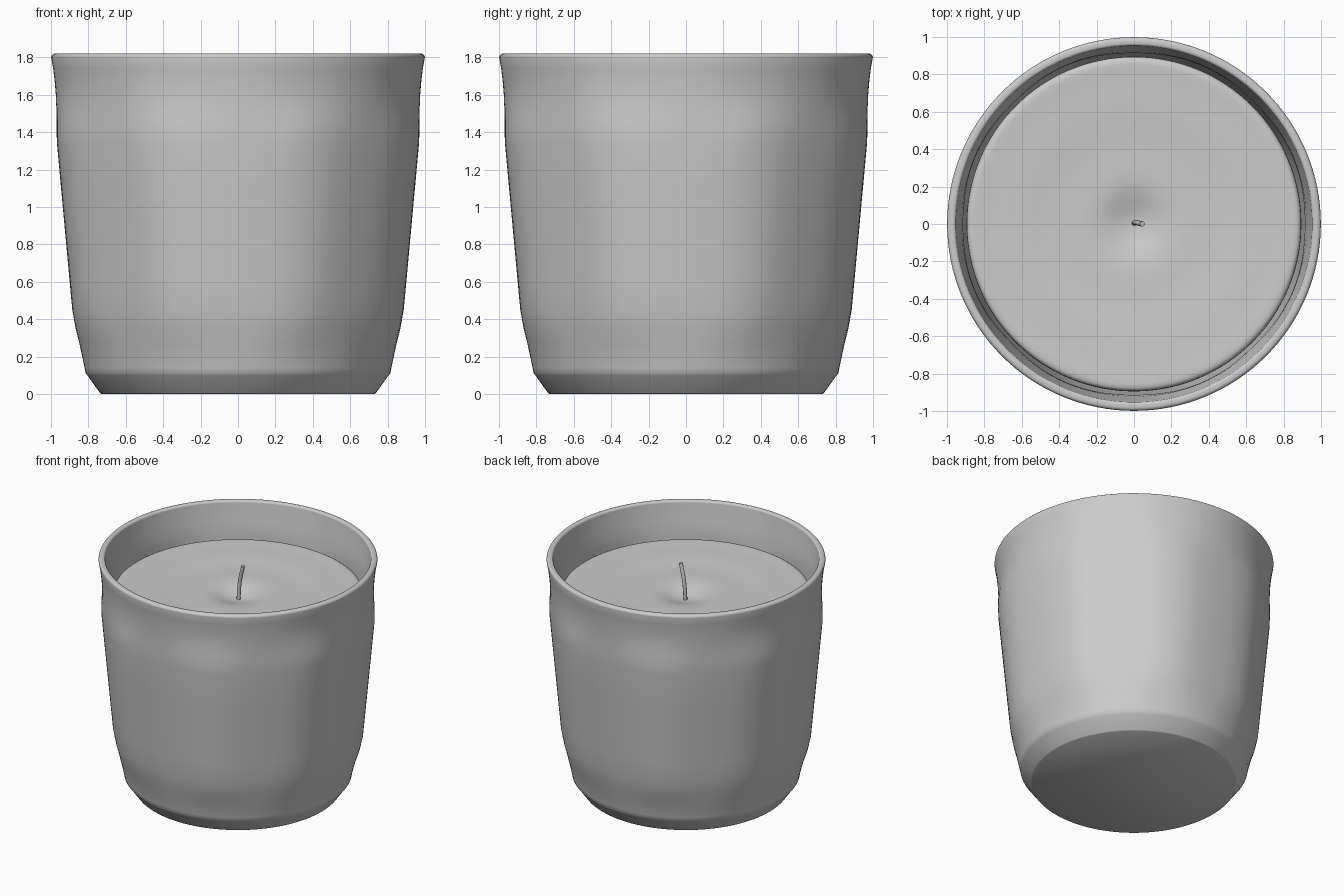
import bpy, bmesh, math

if "Cube" in bpy.data.objects:
    bpy.data.objects.remove(bpy.data.objects["Cube"])

SEG = 128


def smoothstep(a, b, v):
    t = min(1, max(0, (v - a) / (b - a)))
    return t * t * (3 - 2 * t)


def panels(z, angle):
    # eight soft flattened panels that fade out at base and rim
    fade = smoothstep(0.15, 0.45, z) * (1 - smoothstep(1.36, 1.64, z))
    return fade * (1 - math.cos(8 * angle)) / 2


def lathe(name, profile, depth=0.0, angle=40):
    # profile runs from axis to axis; first and last points are poles
    bm = bmesh.new()
    first = bm.verts.new((0, 0, profile[0][1]))
    last = bm.verts.new((0, 0, profile[-1][1]))
    rings = []
    for r, z in profile[1:-1]:
        ring = []
        for i in range(SEG):
            a = math.tau * i / SEG
            rr = r + depth * panels(z, a)
            ring.append(bm.verts.new((rr * math.cos(a), rr * math.sin(a), z)))
        rings.append(ring)
    for i in range(SEG):
        j = (i + 1) % SEG
        bm.faces.new((first, rings[0][j], rings[0][i]))
        bm.faces.new((last, rings[-1][i], rings[-1][j]))
        for lo, hi in zip(rings, rings[1:]):
            bm.faces.new((lo[i], lo[j], hi[j], hi[i]))
    bmesh.ops.recalc_face_normals(bm, faces=bm.faces)
    mesh = bpy.data.meshes.new(name)
    bm.to_mesh(mesh)
    bm.free()
    obj = bpy.data.objects.new(name, mesh)
    bpy.context.collection.objects.link(obj)
    bpy.ops.object.select_all(action='DESELECT')
    obj.select_set(True)
    bpy.context.view_layer.objects.active = obj
    bpy.ops.object.shade_smooth_by_angle(angle=math.radians(angle))
    return obj


# Cup: outer wall, rounded rim, inner wall and floor
outer = [(0, 0), (0.73, 0), (0.738, 0.006), (0.805, 0.1), (0.815, 0.112),
         (0.82, 0.14), (0.833, 0.2), (0.848, 0.27), (0.868, 0.35),
         (0.886, 0.45), (0.9, 0.6), (0.923, 0.85), (0.946, 1.1),
         (0.968, 1.34), (0.97, 1.4), (0.971, 1.46), (0.971, 1.52),
         (0.974, 1.6), (0.98, 1.67), (0.988, 1.74)]
rim = [(0.979 + 0.02 * math.cos(t * math.pi / 10),
        1.8 + 0.02 * math.sin(t * math.pi / 10)) for t in range(6)]
rim += [(0.968 + 0.016 * math.cos(t * math.pi / 10),
         1.804 + 0.016 * math.sin(t * math.pi / 10)) for t in range(5, 11)]
inner = [(0.944, 1.74), (0.932, 1.67), (0.922, 1.6), (0.914, 1.52),
         (0.912, 1.46), (0.91, 1.4), (0.908, 1.34), (0.886, 1.1),
         (0.84, 0.6), (0.82, 0.4), (0.78, 0.22), (0.74, 0.14), (0, 0.14)]
lathe("candle_cup", outer + rim + inner, depth=0.018)

# Wax fill with a dip around the wick
wax = [(0, 0.16), (0.73, 0.16), (0.77, 0.24), (0.81, 0.42), (0.83, 0.6),
       (0.875, 1.1), (0.893, 1.36), (0.895, 1.51), (0.893, 1.53),
       (0.887, 1.543), (0.875, 1.55), (0.855, 1.552), (0.82, 1.549),
       (0.72, 1.546), (0.62, 1.546), (0.54, 1.54), (0.45, 1.532),
       (0.36, 1.532), (0.28, 1.533), (0.22, 1.53), (0.17, 1.521),
       (0.12, 1.507), (0.07, 1.492), (0.03, 1.485), (0, 1.484)]
lathe("wax", wax)

# Wick: thin leaning tube
curve = bpy.data.curves.new("wick", 'CURVE')
curve.dimensions = '3D'
curve.bevel_depth = 0.014
curve.bevel_resolution = 3
curve.use_fill_caps = True
spline = curve.splines.new('BEZIER')
points = [(0, 0.005, 1.46), (0.01, 0.008, 1.62), (0.045, 0.0, 1.76)]
spline.bezier_points.add(len(points) - 1)
for bp, co in zip(spline.bezier_points, points):
    bp.co = co
    bp.handle_left_type = bp.handle_right_type = 'AUTO'
bpy.context.collection.objects.link(bpy.data.objects.new("wick", curve))
